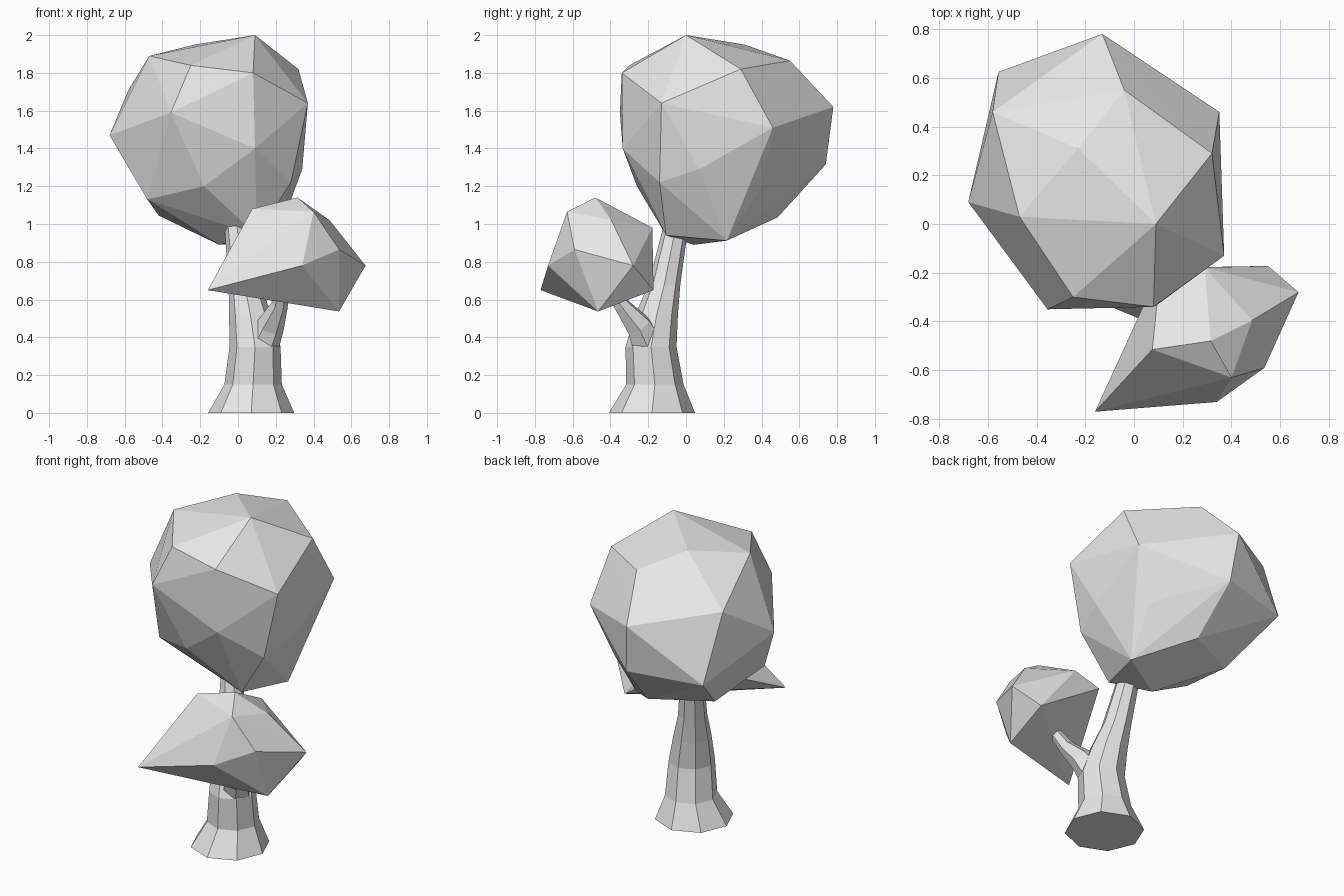
import bpy, bmesh, math
from mathutils import Vector

cube = bpy.data.objects.get("Cube")
if cube:
    bpy.data.objects.remove(cube, do_unlink=True)

grey = bpy.data.materials.new("plain_grey")
grey.use_nodes = True
grey.diffuse_color = (0.8, 0.8, 0.8, 1)
grey.node_tree.nodes["Principled BSDF"].inputs["Base Color"].default_value = (0.8, 0.8, 0.8, 1)


def finish(name, bm):
    bmesh.ops.recalc_face_normals(bm, faces=bm.faces)
    mesh = bpy.data.meshes.new(name)
    bm.to_mesh(mesh)
    bm.free()
    mesh.materials.append(grey)
    obj = bpy.data.objects.new(name, mesh)
    bpy.context.collection.objects.link(obj)
    return obj


def faceted_clump(name, corners):
    """Closed low-poly leaf mass wrapped around its corner points."""
    bm = bmesh.new()
    for c in corners:
        bm.verts.new(c)
    hull = bmesh.ops.convex_hull(bm, input=bm.verts)
    spare = {v for v in hull["geom_interior"] + hull["geom_unused"]
             if isinstance(v, bmesh.types.BMVert)}
    bmesh.ops.delete(bm, geom=list(spare), context="VERTS")
    return finish(name, bm)


def limb(name, rings, sides=8, follow=False):
    """Tapered limb through (x, y, z, radius) rings; follow tilts the rings."""
    bm = bmesh.new()
    axis = Vector(rings[-1][:3]) - Vector(rings[0][:3])
    turn = Vector((0, 0, 1)).rotation_difference(axis)
    loops = []
    for x, y, z, r in rings:
        loop = []
        for i in range(sides):
            a = math.tau * i / sides
            p = Vector((r * math.cos(a), r * math.sin(a), 0))
            if follow:
                p.rotate(turn)
            loop.append(bm.verts.new(p + Vector((x, y, z))))
        loops.append(loop)
    for low, high in zip(loops, loops[1:]):
        for i in range(sides):
            j = (i + 1) % sides
            bm.faces.new((low[i], low[j], high[j], high[i]))
    bm.faces.new(loops[0])
    bm.faces.new(loops[-1])
    return finish(name, bm)


# Flared trunk leaning back into the crown
limb("trunk", [
    (.07, -.18, 0, .228), (.08, -.165, .15, .152), (.09, -.185, .35, .135),
    (.065, -.155, .52, .112), (.035, -.115, .68, .085),
    (-.005, -.055, .98, .066), (-.01, -.04, 1.08, .06)])

# Side branch reaching forward into the small clump
limb("side_branch", [
    (.11, -.19, .33, .1), (.17, -.25, .46, .075),
    (.22, -.34, .57, .045), (.24, -.41, .68, .035)], sides=6, follow=True)

# Large crown
faceted_clump("large_crown", [
    (.09, 0, 2), (-.23, .31, 1.95), (-.47, .03, 1.89), (-.25, -.3, 1.84),
    (.08, -.34, 1.8), (.32, .29, 1.82), (-.04, .55, 1.865),
    (-.58, .46, 1.71), (-.13, .78, 1.62), (.37, -.13, 1.64), (.35, .46, 1.51),
    (-.355, -.35, 1.59), (-.68, .09, 1.47), (.09, -.335, 1.4),
    (-.1, .74, 1.315), (-.556, .624, 1.3), (.34, .07, 1.29),
    (-.18, -.26, 1.2), (.28, -.14, 1.22), (.22, .4, 1.2), (-.48, -.1, 1.13),
    (-.42, .31, 1.045), (-.07, .485, 1.035), (.2, .216, .912),
    (.1, -.105, .94), (-.1, .04, .89)])

# Small pointed clump
faceted_clump("small_clump", [
    (-.16, -.77, .65), (.34, -.73, .78), (.4, -.63, 1.065), (.315, -.48, 1.14),
    (.075, -.515, 1.08), (.485, -.395, 1.02), (.535, -.59, .865),
    (.675, -.28, .78), (.55, -.172, .65), (.29, -.178, .98),
    (.11, -.18, .93), (.535, -.465, .537)])
